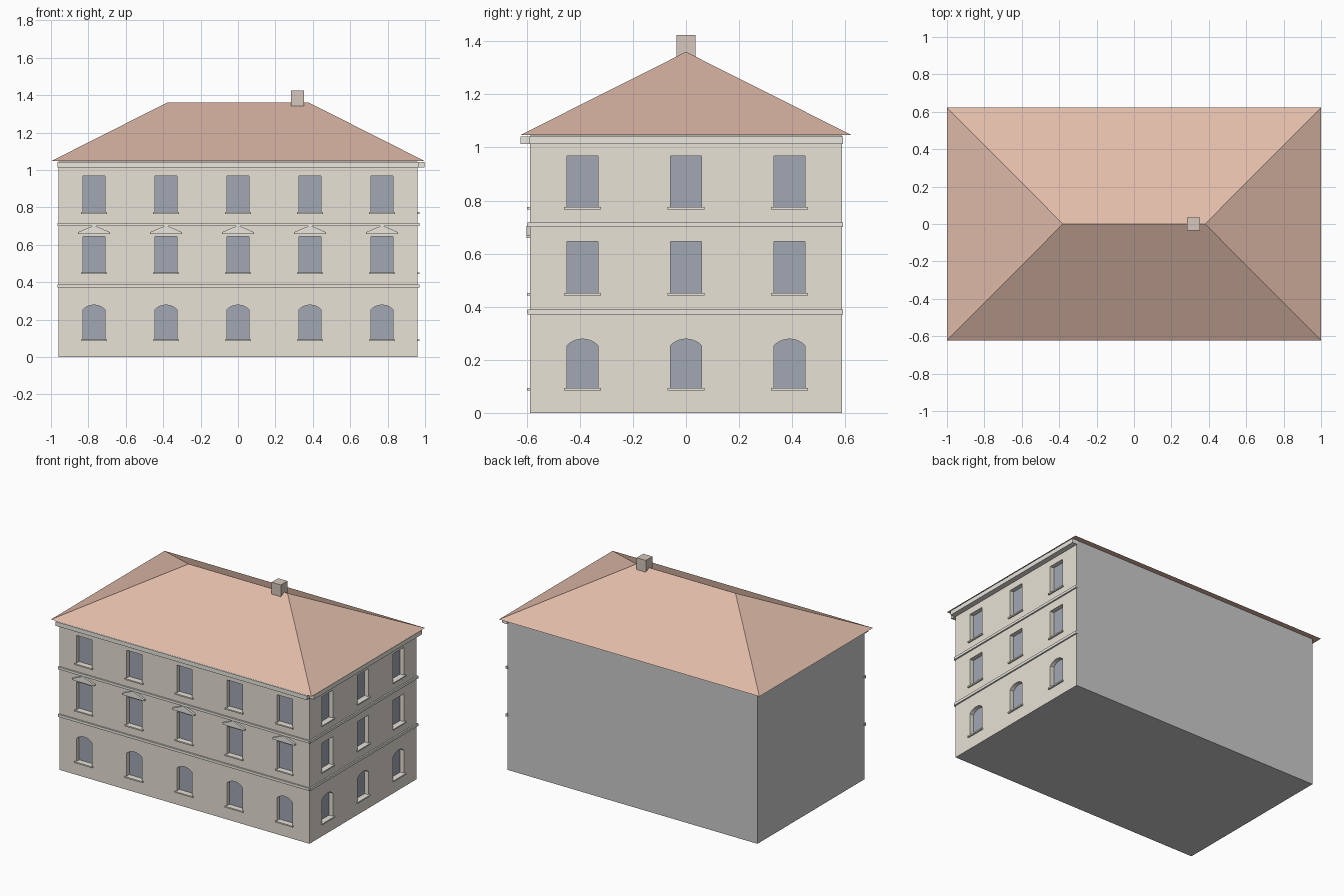
import bpy, bmesh, math
from mathutils import Matrix

if "Cube" in bpy.data.objects:
    bpy.data.objects.remove(bpy.data.objects["Cube"])

HX, HY, H = 0.96, 0.587, 1.045      # wall half sizes and height
DEPTH, W = 0.03, 0.059              # window recess depth, half width
FLOORS = [(0.094, 0.278, 0.025), (0.452, 0.646, 0), (0.775, 0.968, 0)]  # sill, head, arch rise


def material(name, rgb):
    m = bpy.data.materials.new(name)
    m.diffuse_color = (*rgb, 1)
    m.use_nodes = True
    m.node_tree.nodes["Principled BSDF"].inputs["Base Color"].default_value = m.diffuse_color
    return m


WALL = material("wall_plaster", (0.80, 0.76, 0.67))
TRIM = material("trim_stone", (0.82, 0.80, 0.74))
GLASS = material("window_glass", (0.36, 0.39, 0.46))
ROOF = material("roof_tile", (0.75, 0.50, 0.40))
BRICK = material("chimney_brick", (0.68, 0.57, 0.51))


def finish(name, bm, mat=None, matrix=Matrix()):
    bmesh.ops.recalc_face_normals(bm, faces=bm.faces)
    me = bpy.data.meshes.new(name)
    bm.to_mesh(me)
    bm.free()
    if mat:
        me.materials.append(mat)
    ob = bpy.data.objects.new(name, me)
    bpy.context.collection.objects.link(ob)
    ob.matrix_world = matrix
    return ob


def box(bm, x0, x1, y0, y1, z0, z1):
    m = Matrix.Translation(((x0+x1)/2, (y0+y1)/2, (z0+z1)/2)) @ Matrix.Diagonal((x1-x0, y1-y0, z1-z0, 1))
    bmesh.ops.create_cube(bm, size=1, matrix=m)


def prism(bm, pts, y0, y1):
    """Extrude an (x, z) outline from y0 to y1; a single face when equal."""
    f = bm.faces.new([bm.verts.new((x, y0, z)) for x, z in pts])
    if y1 != y0:
        r = bmesh.ops.extrude_face_region(bm, geom=[f], use_keep_orig=True)
        vs = [v for v in r["geom"] if isinstance(v, bmesh.types.BMVert)]
        bmesh.ops.translate(bm, verts=vs, vec=(0, y1 - y0, 0))


def window_outline(u, z0, z1, rise):
    if not rise:
        return [(u-W, z0), (u+W, z0), (u+W, z1), (u-W, z1)]
    r = (W*W + rise*rise) / (2*rise)
    a = math.asin(W / r)
    arc = [(u + r*math.sin(a - 2*a*i/10), z1 - r + r*math.cos(a - 2*a*i/10)) for i in range(11)]
    return [(u-W, z0), (u+W, z0)] + arc


# Each facade is drawn facing -y, then placed
FACADES = [
    ("front", [-0.77, -0.385, 0, 0.385, 0.77], HX, Matrix.Translation((0, -HY, 0))),
    ("right", [-0.39, 0, 0.39], HY, Matrix.Translation((HX, 0, 0)) @ Matrix.Rotation(math.pi/2, 4, 'Z')),
]

# Main block
bm = bmesh.new()
box(bm, -HX, HX, -HY, HY, 0, H)
body = finish("walls", bm)

for side, cols, half, mat4 in FACADES:
    cut, panes, sills, bands, cornice = (bmesh.new() for _ in range(5))
    for u in cols:
        for z0, z1, rise in FLOORS:
            pts = window_outline(u, z0, z1, rise)
            prism(cut, pts, -0.05, DEPTH)
            prism(panes, pts, DEPTH - 0.001, DEPTH - 0.001)
            box(sills, u-0.069, u+0.069, -0.011, 0.004, z0-0.009, z0)
    # Cut the window recesses
    cutter = finish("window_cutter", cut, None, mat4)
    mod = body.modifiers.new("recess", 'BOOLEAN')
    mod.operation, mod.solver, mod.object = 'DIFFERENCE', 'EXACT', cutter
    bpy.context.view_layer.objects.active = body
    bpy.ops.object.modifier_apply(modifier=mod.name)
    bpy.data.objects.remove(cutter)
    # Panes face outwards
    pane = finish(side + "_window_panes", panes, GLASS, mat4)
    for p in pane.data.polygons:
        if p.normal.y > 0:
            p.flip()
    finish(side + "_sills", sills, TRIM, mat4)
    # String courses and cornice
    e = half + 0.005
    for z0, z1 in [(0.371, 0.389), (0.701, 0.718)]:
        box(bands, -e, e, -0.010, 0.004, z0, z1)
    finish(side + "_string_courses", bands, TRIM, mat4)
    box(cornice, -e, e, -0.037, 0.004, 1.013, 1.042)
    finish(side + "_cornice", cornice, TRIM, mat4)

# Plaster on the two decorated sides, back and left stay plain grey
body.data.materials.clear()
body.data.materials.append(material("plain_grey", (0.8, 0.8, 0.8)))
body.data.materials.append(WALL)
for p in body.data.polygons:
    c = p.center
    p.material_index = int(c.x > -HX+0.005 and c.y < HY-0.005 and 0.005 < c.z < H-0.005)

# Pediments over the middle front windows
bm = bmesh.new()
for u in FACADES[0][1]:
    prism(bm, [(u-0.085, 0.658), (u+0.085, 0.658), (u+0.085, 0.668), (u, 0.704), (u-0.085, 0.668)], -0.014, 0.004)
finish("pediments", bm, TRIM, FACADES[0][3])

# Hipped roof: a box whose top is collapsed to a ridge
bm = bmesh.new()
box(bm, -1, 1, -0.623, 0.623, 1.047, 1.36)
for v in bm.verts:
    if v.co.z > 1.2:
        v.co.x *= 0.38
        v.co.y = 0
bmesh.ops.remove_doubles(bm, verts=bm.verts, dist=1e-4)
finish("hip_roof", bm, ROOF)

# Chimney
bm = bmesh.new()
box(bm, 0.283, 0.354, -0.036, 0.036, 1.30, 1.424)
finish("chimney", bm, BRICK)
